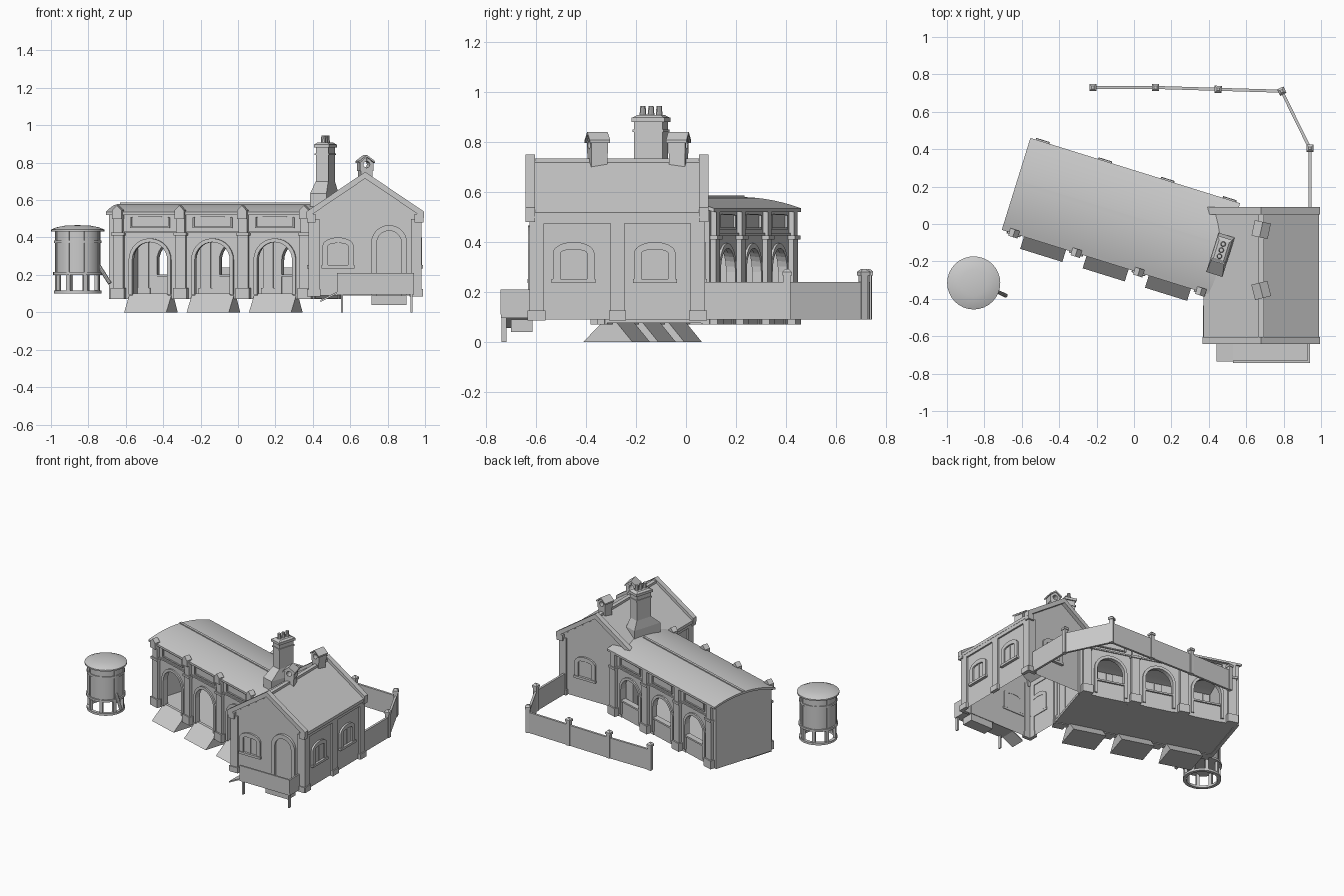
import bpy, bmesh, math
from mathutils import Matrix, Vector

if "Cube" in bpy.data.objects:
    bpy.data.objects.remove(bpy.data.objects["Cube"])

T = Matrix.Translation
def R(deg): return Matrix.Rotation(math.radians(deg), 4, 'Z')
I = Matrix.Identity(4)
SHED = T((-0.07, 0.04, 0)) @ R(-17.3)      # skewed frame of the shed
HX, HY = 0.68, -0.275                      # house centre

def finish(name, bm, M=I, smooth=False):
    bmesh.ops.recalc_face_normals(bm, faces=bm.faces)
    bm.transform(M)
    me = bpy.data.meshes.new(name)
    bm.to_mesh(me); bm.free()
    ob = bpy.data.objects.new(name, me)
    bpy.context.collection.objects.link(ob)
    if smooth:
        bpy.ops.object.select_all(action='DESELECT')
        ob.select_set(True)
        bpy.context.view_layer.objects.active = ob
        bpy.ops.object.shade_smooth_by_angle(angle=math.radians(35))
    return ob

def prism(name, pts, d0, d1, M=I, axis='y', smooth=False, open_bottom=False):
    """Extrude a (side, z) profile along y or x between d0 and d1."""
    bm = bmesh.new()
    put = (lambda a, b, d: (a, d, b)) if axis == 'y' else (lambda a, b, d: (d, a, b))
    A = [bm.verts.new(put(a, b, d0)) for a, b in pts]
    B = [bm.verts.new(put(a, b, d1)) for a, b in pts]
    n = len(pts)
    bm.faces.new(A); bm.faces.new(B[::-1])
    for i in range(n):
        if open_bottom and i == n - 1: continue
        j = (i + 1) % n
        bm.faces.new((A[i], A[j], B[j], B[i]))
    return finish(name, bm, M, smooth)

def box(name, x0, x1, y0, y1, z0, z1, M=I):
    return prism(name, [(x0, z0), (x1, z0), (x1, z1), (x0, z1)], y0, y1, M)

def cone(name, r0, r1, z0, z1, M=I, n=24):
    bm = bmesh.new()
    bmesh.ops.create_cone(bm, cap_ends=True, segments=n, radius1=r0, radius2=r1, depth=z1 - z0,
                          matrix=T((0, 0, (z0 + z1) / 2)))
    return finish(name, bm, M, n > 8)

def frustum(name, lo, hi, z0, z1, M=I):
    """Four-sided taper; lo and hi are (x0, x1, y0, y1)."""
    bm = bmesh.new()
    r = [[bm.verts.new((q[i], q[j], z)) for i, j in ((0, 2), (1, 2), (1, 3), (0, 3))]
         for q, z in ((lo, z0), (hi, z1))]
    bm.faces.new(r[0]); bm.faces.new(r[1])
    for i in range(4):
        j = (i + 1) % 4
        bm.faces.new((r[0][i], r[0][j], r[1][j], r[1][i]))
    return finish(name, bm, M)

def arch(c, hw, z0, spring, rise, n=14):
    top = [(c - hw * math.cos(math.pi * i / n), spring + rise * math.sin(math.pi * i / n)) for i in range(n + 1)]
    return [(c - hw, z0)] + top + [(c + hw, z0)]

def surround(name, c, hw, z0, spring, rise, t, M, d0=-0.014, d1=0.006):
    """Arched frame of band width t around an opening."""
    prism(name, arch(c, hw, z0, spring, rise) + arch(c, hw - t, z0, spring, max(rise - t, 0.005))[::-1], d0, d1, M)

# ---------------- engine shed ----------------
def eave(v): return 0.535 + 0.045 * (1 - (v / 0.2575) ** 2)
vs = [-0.2575 + 0.515 * i / 20 for i in range(21)]
prism('shed_roof', [(v, eave(v)) for v in vs] + [(v, eave(v) - 0.015) for v in vs[::-1]],
      -0.587, 0.587, SHED, 'x', True)
box('shed_ridge_strip', -0.587, 0.5, 0.002, 0.02, 0.572, 0.587, SHED)
box('shed_floor', -0.57, 0.57, -0.22, 0.22, 0.075, 0.095, SHED)
prism('shed_end_wall', [(-0.235, 0.07), (0.235, 0.07)] + [(v * 0.91, eave(v) - 0.01) for v in vs[::-1]],
      -0.575, -0.55, SHED, 'x')

bays = [-0.345, 0.005, 0.354]
posts = [-0.519, -0.17, 0.18, 0.528]
for side, F in (('front', SHED @ T((0, -0.235, 0))), ('back', SHED @ T((0, 0.235, 0)) @ R(180))):
    s = 1 if side == 'front' else -1
    for c in bays:
        c *= s
        hw = 0.175
        prism(side + '_bay_wall', [(c - hw, 0.07), (c - hw, 0.535), (c + hw, 0.535), (c + hw, 0.07)]
              + arch(c, 0.1, 0.07, 0.28, 0.1)[::-1], 0, 0.03, F)
        surround(side + '_arch_trim', c, 0.118, 0.095, 0.28, 0.115, 0.02, F, -0.01, 0.01)
        # raised frame of the frieze panel
        surround(side + '_panel_frame', c, 0.11, 0.455, 0.507, 0.004, 0.008, F, -0.01, 0.004)
        box(side + '_panel_sill', c - 0.11, c + 0.11, -0.01, 0.004, 0.45, 0.458, F)
        box(side + '_string_course', c - hw, c + hw, -0.008, 0.004, 0.425, 0.435, F)
        box(side + '_cornice', c - hw, c + hw, -0.016, 0.004, 0.522, 0.535, F)
        if side == 'back':
            box('arch_low_wall', c - 0.11, c + 0.11, 0.004, 0.026, 0.07, 0.19, F)
            box('arch_sill', c - 0.11, c + 0.11, -0.008, 0.035, 0.19, 0.202, F)
        else:
            prism('ramp', [(-0.325, 0), (-0.225, 0.1), (-0.205, 0.1), (-0.12, 0)], c - 0.118, c + 0.118, SHED, 'x')
    box(side + '_end_strip_left', -0.575, -0.52, 0, 0.03, 0.07, 0.535, F)
    box(side + '_end_strip_right', 0.52, 0.575, 0, 0.03, 0.07, 0.535, F)
    for p in posts:
        p *= s
        for part, w, d, z0, z1 in (('base', 0.038, 0.032, 0.07, 0.13), ('shaft', 0.029, 0.022, 0.13, 0.41),
                                   ('cap', 0.036, 0.03, 0.41, 0.426), ('upper', 0.024, 0.022, 0.426, 0.53)):
            box(f'{side}_pilaster_{part}', p - w, p + w, -d, 0.038, z0, z1, F)
        if side == 'front':
            box('finial_block', p - 0.026, p + 0.026, -0.042, 0.0, 0.50, 0.545, F)
            prism('finial_tip', [(p - 0.026, 0.545), (p + 0.026, 0.545), (p, 0.572)], -0.042, 0.0, F)

# ---------------- house ----------------
HM = T((HX, 0, 0))
prism('house_walls', [(-0.29, 0.09), (-0.29, 0.51), (0, 0.71), (0.29, 0.51), (0.29, 0.09)],
      -0.615, 0.065, HM, open_bottom=True)
def chevron(w, ze, zp, t): return [(-w, ze), (0, zp), (w, ze), (w, ze + t), (0, zp + t), (-w, ze + t)]
prism('house_roof', chevron(0.308, 0.497, 0.705, 0.022), -0.61, 0.06, HM)
box('ridge_cap', -0.014, 0.014, -0.61, 0.06, 0.71, 0.735, HM)
for y0, y1 in ((-0.642, -0.605), (0.052, 0.09)):
    prism('gable_coping', chevron(0.315, 0.502, 0.715, 0.036), y0, y1, HM)
    for sx in (-1, 1):
        a, b = sorted((sx * 0.265, sx * 0.312))
        box('gable_kneeler', a, b, y0, y1, 0.48, 0.525, HM)

FR = T((HX, -0.615, 0))
BK = T((HX, 0.065, 0)) @ R(180)
RT = T((HX + 0.29, HY, 0)) @ R(90)
LF = T((HX - 0.29, HY, 0)) @ R(-90)
def window(M, c):
    surround('window_surround', c, 0.083, 0.25, 0.355, 0.045, 0.03, M)
    box('window_sill', c - 0.088, c + 0.088, -0.02, 0.005, 0.235, 0.252, M)
    prism('window_pane', arch(c, 0.056, 0.25, 0.35, 0.02), -0.003, 0.004, M)
    box('window_mullion', c - 0.004, c + 0.004, -0.007, 0.0, 0.25, 0.37, M)
for M, hw, mid in ((FR, 0.29, 0), (BK, 0.29, 0), (RT, 0.34, 1), (LF, 0.34, 1)):
    for c in ([-hw + 0.018, hw - 0.018] + ([0] if mid else [])):
        box('wall_pilaster', c - 0.028, c + 0.028, -0.012, 0.005, 0.09, 0.5, M)
        box('pilaster_foot', c - 0.034, c + 0.034, -0.02, 0.005, 0.085, 0.125, M)
    if mid:
        box('eaves_band', -hw, hw, -0.012, 0.005, 0.475, 0.51, M)
window(FR, -0.145); window(BK, -0.09)
for c in (-0.175, 0.15): window(RT, c)
window(LF, 0.25)

# front door
surround('door_surround', 0.128, 0.096, 0.09, 0.37, 0.096, 0.03, FR, -0.018)
prism('door_leaf', arch(0.128, 0.067, 0.09, 0.37, 0.067), -0.004, 0.004, FR)
box('door_step', 0.715, 0.9, -0.7, -0.615, 0.04, 0.09)

# porch deck with boarded rail, legs and side ramp
box('porch_deck', 0.53, 0.94, -0.74, -0.615, 0.095, 0.112)
box('porch_front_board', 0.53, 0.94, -0.742, -0.73, 0.11, 0.21)
box('porch_side_board', 0.928, 0.94, -0.74, -0.625, 0.11, 0.21)
prism('porch_ramp', [(0.44, 0.055), (0.53, 0.1), (0.53, 0.11), (0.44, 0.065)], -0.735, -0.63)
for x in (0.556, 0.928):
    box('porch_leg', x - 0.005, x + 0.005, -0.738, -0.718, 0, 0.1)

# ridge ventilators with round openings
for y, a in ((-0.355, 14), (-0.03, -12)):
    V = T((HX, y, 0)) @ R(a)
    box('ventilator_base', -0.032, 0.032, -0.033, 0.033, 0.68, 0.755, V)
    hole = [(0.018 * math.sin(2 * math.pi * i / 12), 0.79 + 0.018 * math.cos(2 * math.pi * i / 12)) for i in range(13)]
    prism('ventilator_head', [(0, 0.83), (0.036, 0.8), (0.036, 0.755), (-0.036, 0.755), (-0.036, 0.8), (-0.0005, 0.83)]
          + [(x - 0.0005, z) for x, z in hole[:0:-1]] + [(0.0005, 0.808)], -0.034, 0.034, V)
    prism('ventilator_roof', chevron(0.044, 0.797, 0.83, 0.011), -0.042, 0.042, V)

# chimney stack
C = T((0.467, -0.14, 0)) @ R(-17.3)
box('chimney_base', -0.043, 0.048, -0.135, 0.085, 0.5, 0.635, C)
frustum('chimney_shoulder', (-0.043, 0.048, -0.135, 0.085), (-0.035, 0.035, -0.06, 0.06), 0.635, 0.7, C)
box('chimney_shaft', -0.035, 0.035, -0.06, 0.06, 0.7, 0.88, C)
box('chimney_band', -0.04, 0.04, -0.065, 0.065, 0.84, 0.85, C)
box('chimney_cap', -0.043, 0.043, -0.069, 0.069, 0.88, 0.898, C)
frustum('chimney_top', (-0.04, 0.04, -0.065, 0.065), (-0.028, 0.028, -0.05, 0.05), 0.898, 0.908, C)
for y in (-0.034, 0, 0.034):
    cone('chimney_pot', 0.015, 0.011, 0.9, 0.945, C @ T((0, y, 0)), 10)

# ---------------- fence ----------------
path = [(0.94, 0.07), (0.94, 0.405), (0.79, 0.71), (0.45, 0.72), (0.115, 0.73), (-0.22, 0.73)]
for (ax, ay), (bx, by) in zip(path, path[1:]):
    d = Vector((bx - ax, by - ay))
    ang = math.degrees(math.atan2(d.y, d.x))
    W = T((ax, ay, 0)) @ R(ang)
    box('fence_panel', 0, d.length, -0.008, 0.008, 0.09, 0.24, W)
    P = T((bx, by, 0)) @ R(ang)
    box('fence_post', -0.014, 0.014, -0.014, 0.014, 0.09, 0.272, P)
    box('fence_post_cap', -0.019, 0.019, -0.019, 0.019, 0.265, 0.28, P)
    frustum('fence_post_tip', (-0.019, 0.019) * 2, (-0.007, 0.007) * 2, 0.28, 0.292, P)

# ---------------- water tank ----------------
W = T((-0.857, -0.315, 0))
def lathe(name, prof, n=32):
    bm = bmesh.new()
    vv = [bm.verts.new((r, 0, z)) for r, z in prof]
    ed = [bm.edges.new(e) for e in zip(vv, vv[1:])]
    bmesh.ops.spin(bm, geom=vv + ed, axis=(0, 0, 1), cent=(0, 0, 0), angle=2 * math.pi, steps=n)
    bmesh.ops.remove_doubles(bm, verts=bm.verts, dist=1e-5)
    finish(name, bm, W, True)
lathe('tank_drum', [(0, 0.2), (0.132, 0.2), (0.132, 0.215), (0.122, 0.215), (0.122, 0.37), (0.128, 0.37),
                    (0.128, 0.385), (0.122, 0.385), (0.122, 0.44)])
lathe('tank_lid', [(0.122, 0.432), (0.142, 0.432), (0.142, 0.442), (0.115, 0.454), (0.07, 0.463), (0, 0.466)])
lathe('tank_foot_ring', [(0.105, 0.1), (0.128, 0.1), (0.128, 0.116), (0.105, 0.116), (0.105, 0.1)])
for i in range(8):
    L = W @ R(i * 45 + 20)
    box('tank_leg', 0.104, 0.124, -0.011, 0.011, 0.1, 0.205, L)
    box('tank_stave_strip', 0.12, 0.127, -0.007, 0.007, 0.215, 0.432, L)

# outlet pipe
a, b = Vector((-0.745, -0.355, 0.25)), Vector((-0.685, -0.383, 0.155))
cone('tank_pipe', 0.011, 0.011, 0, (b - a).length,
     T(a) @ (b - a).to_track_quat('Z', 'Y').to_matrix().to_4x4(), 10)
